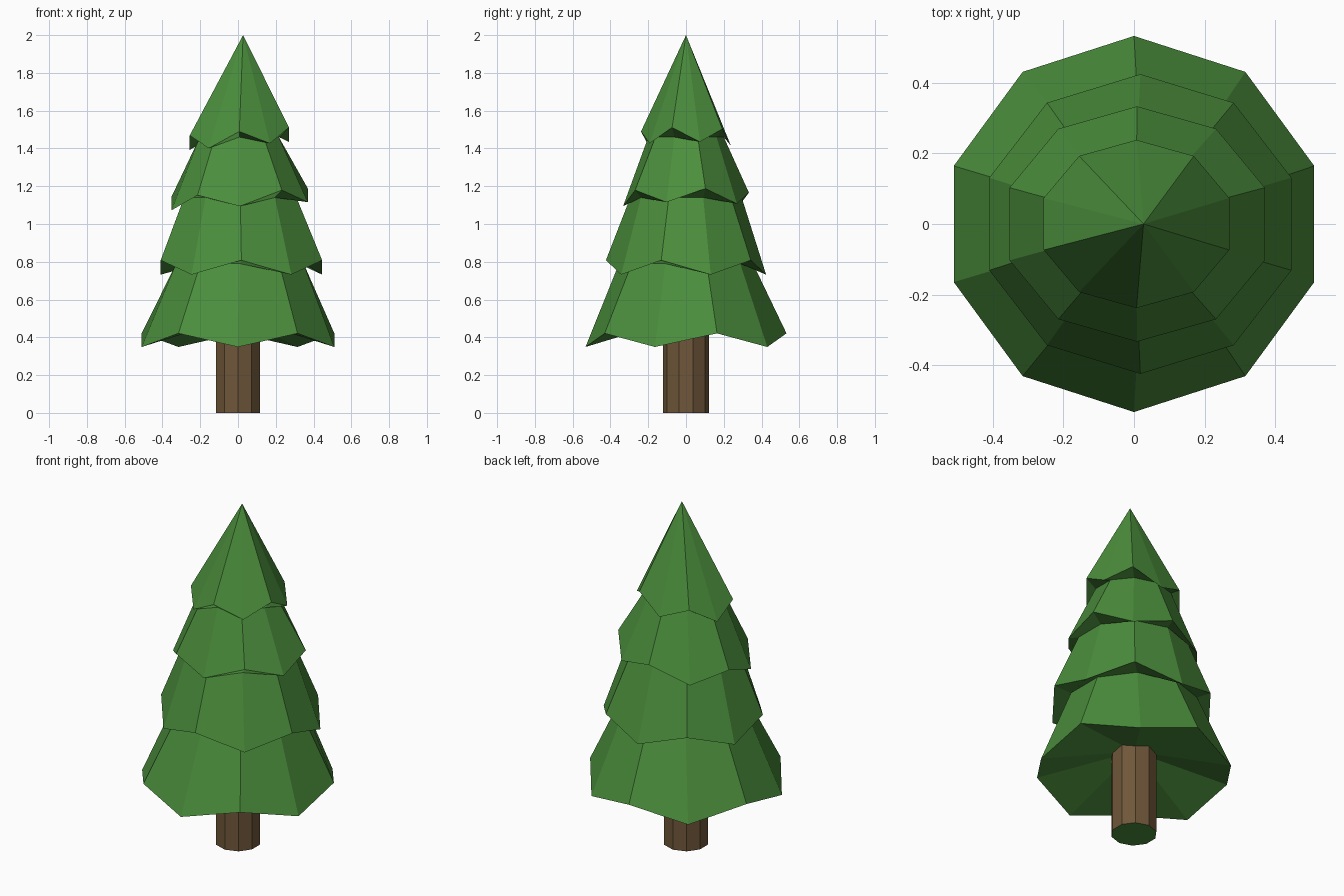
import bpy, bmesh, math

if "Cube" in bpy.data.objects:
    bpy.data.objects.remove(bpy.data.objects["Cube"])

SIDES = 10


def material(name, color):
    mat = bpy.data.materials.new(name)
    mat.diffuse_color = (*color, 1)
    mat.use_nodes = True
    mat.node_tree.nodes["Principled BSDF"].inputs["Base Color"].default_value = mat.diffuse_color
    return mat


green = material("needles", (0.07, 0.27, 0.045))
brown = material("bark", (0.16, 0.095, 0.042))


def ring(bm, radius, z, cx=0.0, wave=0.0, tilt=0.0, stretch=1.0):
    """Ten points from the front round; wave lifts every other point."""
    verts = []
    for i in range(SIDES):
        a = -math.pi / 2 + i * math.tau / SIDES
        x = radius * stretch * math.cos(a)
        zz = z + wave * (-1) ** i + tilt * x
        verts.append(bm.verts.new((cx + x, radius * math.sin(a), zz)))
    return verts


def bridge(bm, low, high):
    for i in range(SIDES):
        j = (i + 1) % SIDES
        bm.faces.new((low[i], low[j], high[j], high[i]))


def fan(bm, loop, tip):
    for i in range(SIDES):
        bm.faces.new((loop[i], loop[(i + 1) % SIDES], tip))


def finish(bm, name, *mats):
    bmesh.ops.recalc_face_normals(bm, faces=bm.faces)
    mesh = bpy.data.meshes.new(name)
    bm.to_mesh(mesh)
    bm.free()
    for mat in mats:
        mesh.materials.append(mat)
    obj = bpy.data.objects.new(name, mesh)
    bpy.context.collection.objects.link(obj)
    return obj


# Trunk, with a green cap underneath
bm = bmesh.new()
bottom = ring(bm, 0.123, 0)
top = ring(bm, 0.123, 0.56)
bridge(bm, bottom, top)
bm.faces.new(top)
bm.faces.new(bottom).material_index = 1
finish(bm, "trunk", brown, green)

# Foliage: jagged rims alternating with narrower necks, up to a leaning tip
bm = bmesh.new()
rims = [
    dict(radius=0.532, z=0.385, wave=-0.036, stretch=1.008),
    dict(radius=0.424, z=0.77, wave=0.038, cx=0.018, stretch=1.06),
    dict(radius=0.333, z=1.13, wave=-0.036, cx=0.009, stretch=1.14, tilt=0.06),
    dict(radius=0.238, z=1.452, wave=0.038, cx=0.007, stretch=1.16, tilt=0.08),
]
necks = [
    dict(radius=0.355, z=0.79, cx=0.01),
    dict(radius=0.295, z=1.14, cx=0.012, stretch=1.06),
    dict(radius=0.2, z=1.46, cx=0.007, stretch=1.1),
]
loops = []
for i, rim in enumerate(rims):
    loops.append(ring(bm, **rim))
    if i < len(necks):
        loops.append(ring(bm, **necks[i]))
for low, high in zip(loops, loops[1:]):
    bridge(bm, low, high)
fan(bm, loops[-1], bm.verts.new((0.027, 0, 2)))
fan(bm, loops[0], bm.verts.new((0, 0, 0.51)))
finish(bm, "foliage", green)
